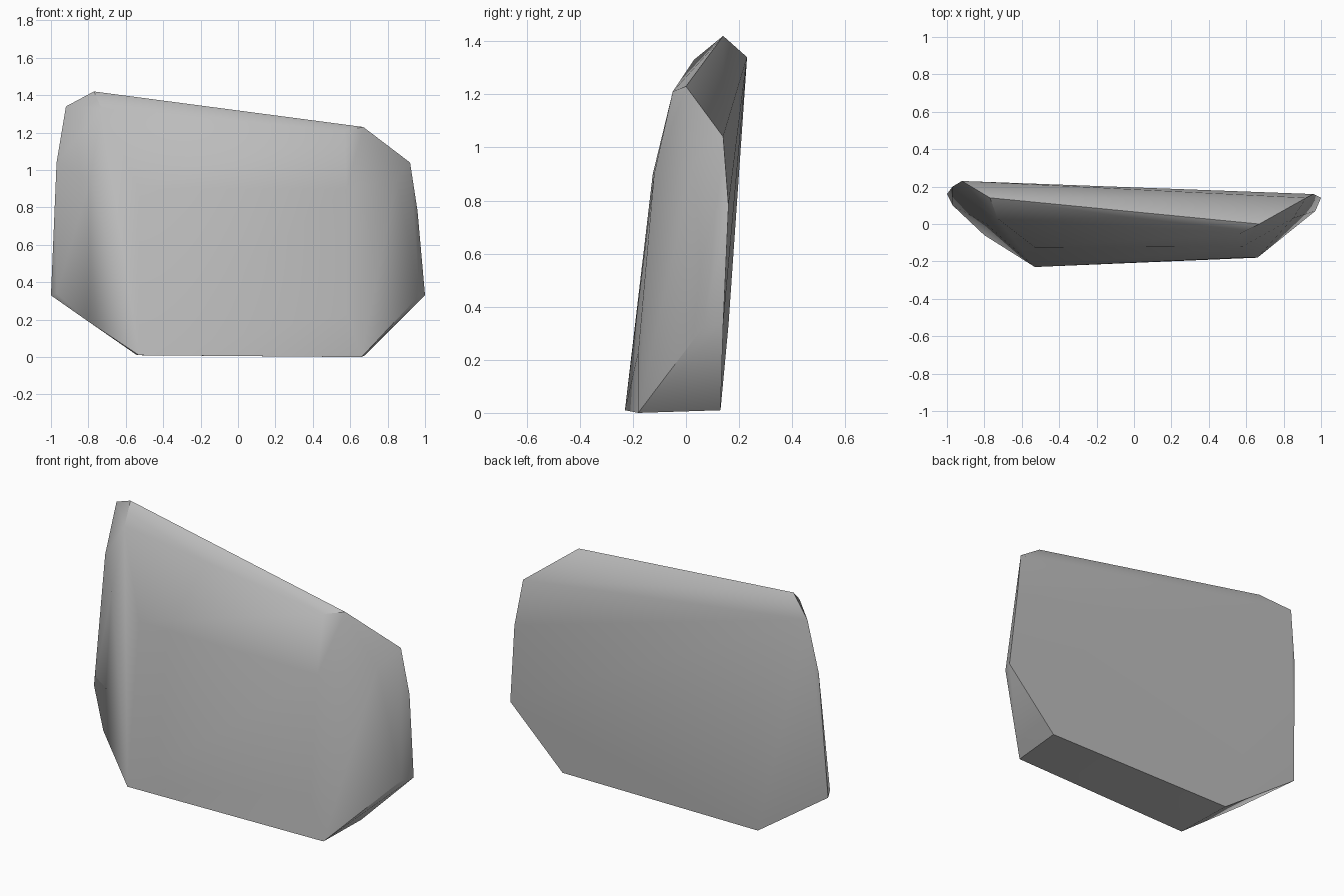
import bpy
import bmesh
import math

# Remove the default cube only
default_cube = bpy.data.objects.get("Cube")
if default_cube:
    bpy.data.objects.remove(default_cube, do_unlink=True)


def make_material(name, colour):
    material = bpy.data.materials.new(name)
    material.use_nodes = True
    material.diffuse_color = colour
    material.node_tree.nodes["Principled BSDF"].inputs["Base Color"].default_value = colour
    return material


def make_hull(name, outlines, material):
    """Wrap corner outlines in a faceted convex stone."""
    bm = bmesh.new()
    for outline in outlines:
        for corner in outline:
            bm.verts.new(corner)
    result = bmesh.ops.convex_hull(bm, input=bm.verts[:])
    unused = {g for key in ("geom_interior", "geom_unused") for g in result[key]
              if isinstance(g, bmesh.types.BMVert)}
    bmesh.ops.delete(bm, geom=list(unused), context="VERTS")
    # Merge the nearly flat triangles into broad facets
    bmesh.ops.dissolve_limit(bm, angle_limit=math.radians(2),
                             verts=bm.verts[:], edges=bm.edges[:])
    bmesh.ops.recalc_face_normals(bm, faces=bm.faces[:])
    mesh = bpy.data.meshes.new(name)
    bm.to_mesh(mesh)
    bm.free()
    mesh.materials.append(material)
    stone = bpy.data.objects.new(name, mesh)
    bpy.context.collection.objects.link(stone)
    return stone


# Flat back, going round from the tall top corner
back_outline = [
    (-0.92, 0.23, 1.34), (0.92, 0.14, 1.04), (0.96, 0.16, 0.78), (1, 0.14, 0.33),
    (0.68, 0.13, 0.01), (-0.54, 0.13, 0.01), (-1, 0.16, 0.33), (-0.97, 0.2, 1.04),
]

# Ridge where the sloping top meets the front
top_ridge = [(-0.77, 0.14, 1.42), (0.67, 0, 1.23), (0.57, -0.05, 1.21), (-0.73, 0.03, 1.33)]

# Broad front panel
front_outline = [
    (-0.53, -0.23, 0.01), (0.66, -0.18, 0), (0.58, -0.18, 0.23),
    (0.58, -0.12, 0.9), (-0.53, -0.125, 0.9),
]

# Worn corners that round the front into the two ends
worn_corners = [
    (-0.8, -0.06, 0.19), (-0.97, 0.1, 0.34), (-0.79, 0, 0.95),
    (0.97, 0.07, 0.33), (0.85, 0.03, 0.95),
]

grey_stone = make_material("grey stone", (0.5, 0.5, 0.5, 1))
slab = make_hull("stone_slab", [back_outline, top_ridge, front_outline, worn_corners], grey_stone)

# Smooth the worn front, keep the broken edges crisp
bpy.ops.object.select_all(action="DESELECT")
slab.select_set(True)
bpy.context.view_layer.objects.active = slab
bpy.ops.object.shade_smooth_by_angle(angle=math.radians(40))
